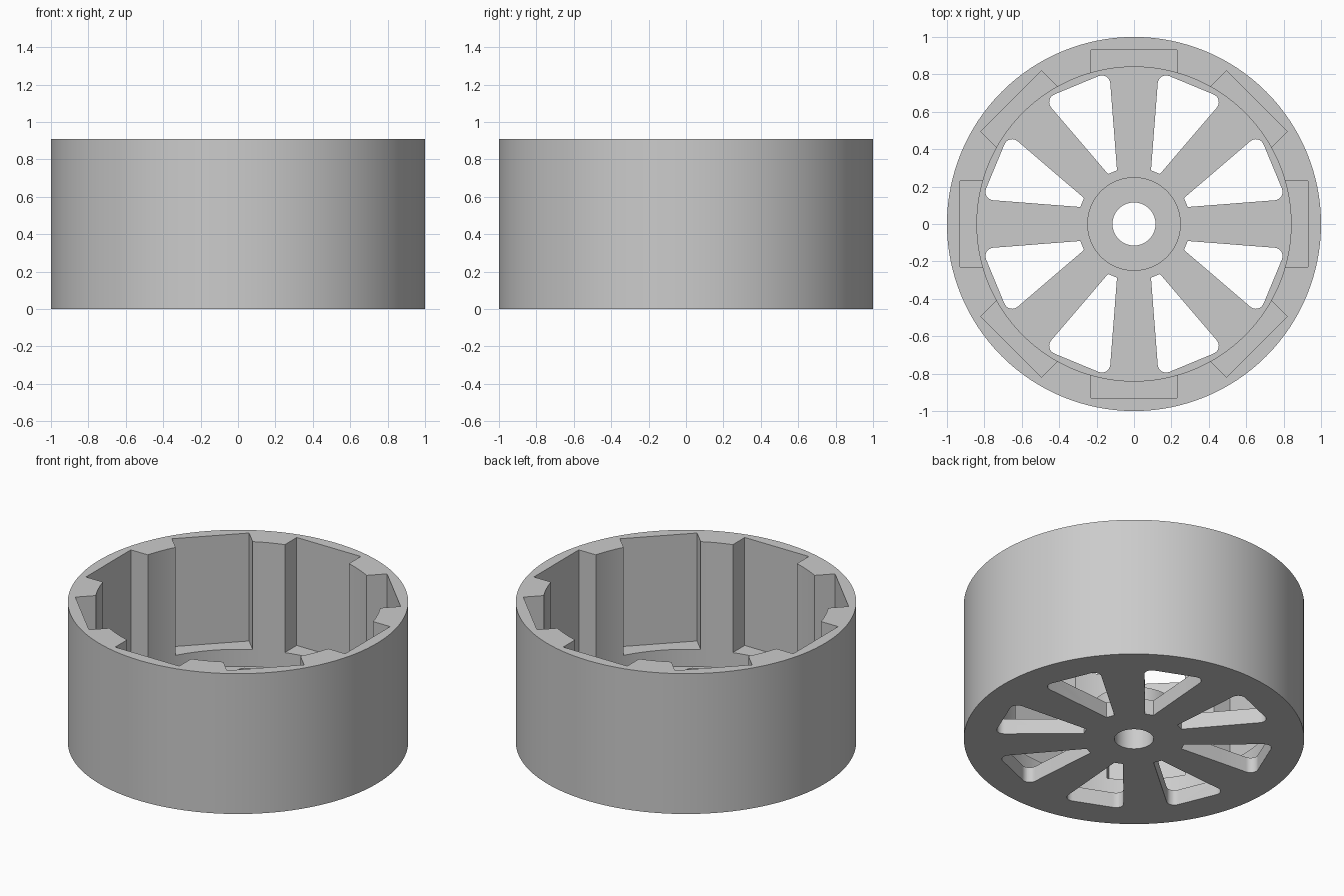
import bpy, bmesh
from math import cos, sin, pi, radians
from mathutils import Matrix, Vector

default = bpy.data.objects.get("Cube")
if default:
    bpy.data.objects.remove(default, do_unlink=True)

HEIGHT, FLOOR, LEDGE, HUB_TOP = 0.91, 0.1, 0.21, 0.21
RIM_R, BORE_R, HUB_R, HOLE_R = 1.0, 0.84, 0.25, 0.115
SEGMENTS, SPOKES = 128, 8

grey = bpy.data.materials.new("plain grey")
grey.use_nodes = True
colour = (0.6, 0.6, 0.6, 1)
grey.diffuse_color = colour
grey.node_tree.nodes["Principled BSDF"].inputs["Base Color"].default_value = colour


def make_object(name, bm):
    bmesh.ops.recalc_face_normals(bm, faces=bm.faces[:])
    mesh = bpy.data.meshes.new(name)
    bm.to_mesh(mesh)
    bm.free()
    mesh.materials.append(grey)
    obj = bpy.data.objects.new(name, mesh)
    bpy.context.collection.objects.link(obj)
    return obj


def lathe(name, profile):
    """Closed ring swept from an (r, z) profile."""
    bm = bmesh.new()
    rings = []
    for i in range(SEGMENTS):
        a = 2 * pi * i / SEGMENTS
        rings.append([bm.verts.new((r * cos(a), r * sin(a), z)) for r, z in profile])
    n = len(profile)
    for i, ring in enumerate(rings):
        after = rings[(i + 1) % SEGMENTS]
        for j in range(n):
            k = (j + 1) % n
            bm.faces.new((ring[j], after[j], after[k], ring[k]))
    return make_object(name, bm)


def prism(bm, outline, z0, z1, angle):
    """Vertical prism from a flat outline, turned about the axle."""
    turn = Matrix.Rotation(angle, 3, "Z")
    low = [bm.verts.new(turn @ Vector((x, y, z0))) for x, y in outline]
    high = [bm.verts.new(turn @ Vector((x, y, z1))) for x, y in outline]
    bm.faces.new(low[::-1])
    bm.faces.new(high)
    for i in range(len(low)):
        j = (i + 1) % len(low)
        bm.faces.new((low[i], low[j], high[j], high[i]))


def rounded_corner(before, corner, after, radius, steps=8):
    """Arc that replaces a sharp corner."""
    c = Vector(corner)
    a = (Vector(before) - c).normalized()
    b = (Vector(after) - c).normalized()
    half = a.angle(b) / 2
    centre = c + (a + b).normalized() * radius / sin(half)
    reach = radius * cos(half) / sin(half)
    start, end = c + a * reach - centre, c + b * reach - centre
    sweep = start.angle(end)
    return [tuple(centre + (start * sin((1 - i / steps) * sweep)
                            + end * sin(i / steps * sweep)) / sin(sweep))
            for i in range(steps + 1)]


# Rim, floor and raised hub in one turned section
wheel = lathe("wheel_drum", [
    (HOLE_R, 0), (RIM_R, 0), (RIM_R, HEIGHT), (BORE_R, HEIGHT),
    (BORE_R, FLOOR), (HUB_R, FLOOR), (HUB_R, HUB_TOP), (HOLE_R, HUB_TOP)])

# Cutter: pockets in the rim wall, and windows between the spokes
inner_a, inner_b = (0.3, -0.026), (0.3, 0.026)
outer_a, outer_b = (0.803, -0.19), (0.803, 0.19)
window = ([inner_a]
          + rounded_corner(inner_a, outer_a, outer_b, 0.045)
          + rounded_corner(outer_a, outer_b, inner_b, 0.045)
          + [inner_b])
pocket = [(0.7, -0.23), (0.93, -0.23), (0.93, 0.23), (0.7, 0.23)]

bm = bmesh.new()
step = 2 * pi / SPOKES
for i in range(SPOKES):
    prism(bm, pocket, LEDGE, HEIGHT + 0.2, i * step)
    prism(bm, window, -0.1, FLOOR + 0.05, (i + 0.5) * step)
cutter = make_object("pocket_and_window_cutter", bm)
cutter.hide_render = True

cut = wheel.modifiers.new("cut", "BOOLEAN")
cut.operation = "DIFFERENCE"
cut.solver = "EXACT"
cut.object = cutter

# Apply the cut, drop the cutter, and smooth the round walls
bpy.ops.object.select_all(action="DESELECT")
wheel.select_set(True)
bpy.context.view_layer.objects.active = wheel
bpy.ops.object.modifier_apply(modifier=cut.name)
bpy.data.objects.remove(cutter, do_unlink=True)
bpy.ops.object.shade_smooth_by_angle(angle=radians(20))
